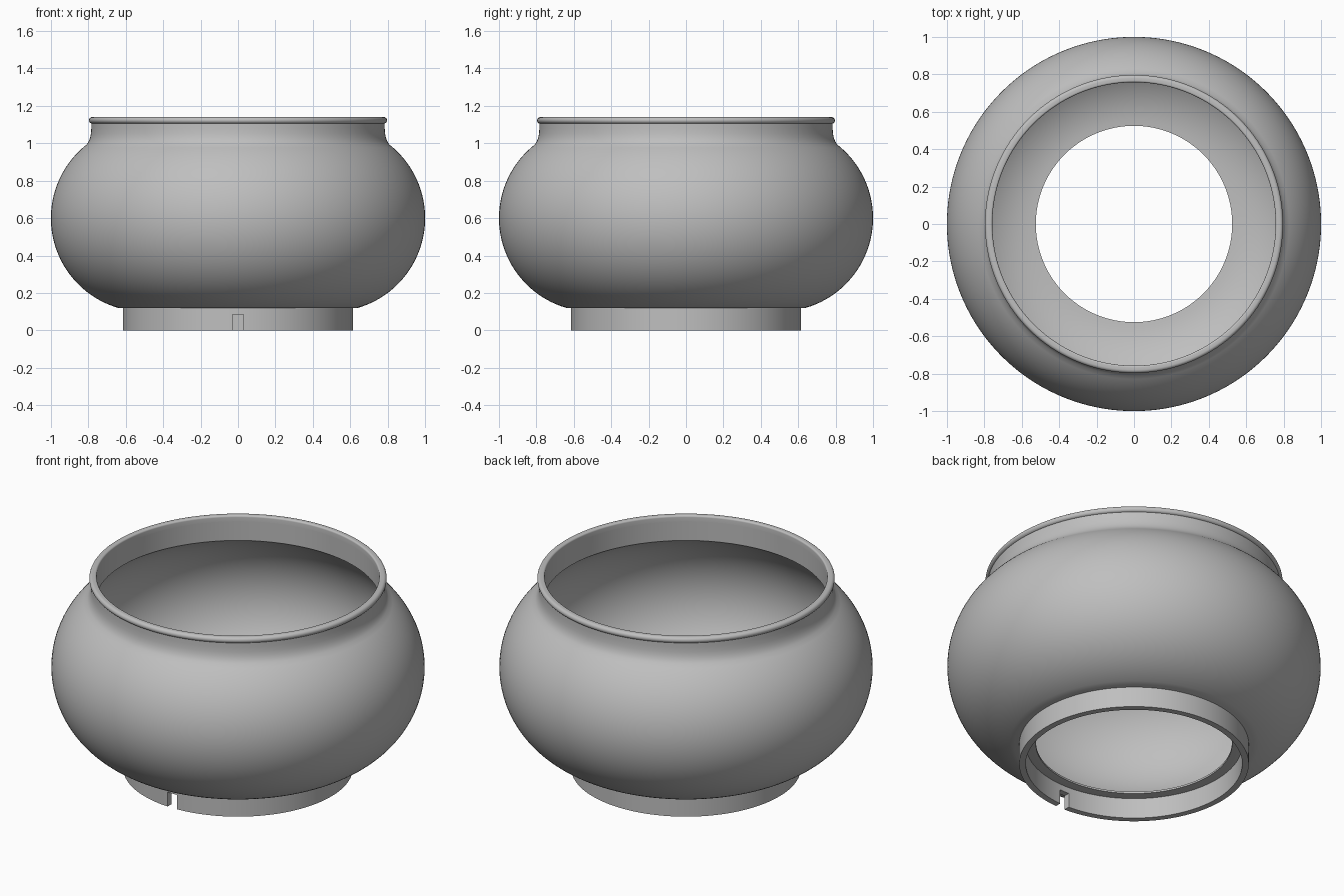
import bpy, bmesh
from math import sin, cos, radians, pi

cube = bpy.data.objects.get("Cube")
if cube:
    bpy.data.objects.remove(cube, do_unlink=True)

GREY = (0.52, 0.52, 0.52, 1)
clay = bpy.data.materials.new("plain grey")
clay.use_nodes = True
clay.diffuse_color = GREY
clay.node_tree.nodes["Principled BSDF"].inputs["Base Color"].default_value = GREY


def arc(r, z, radius, start, end, steps):
    """Points (radius from axis, height) along a circular arc, in degrees."""
    angles = [radians(start + (end - start) * i / steps) for i in range(steps + 1)]
    return [(r + radius * cos(a), z + radius * sin(a)) for a in angles]


def smooth(obj):
    bpy.ops.object.select_all(action='DESELECT')
    obj.select_set(True)
    bpy.context.view_layer.objects.active = obj
    bpy.ops.object.shade_smooth_by_angle(angle=radians(30))


def lathe(name, profile, segments=160):
    """Spin a closed profile around the z axis."""
    bm = bmesh.new()
    verts = [bm.verts.new((r, 0, z)) for r, z in profile]
    edges = [bm.edges.new((a, b)) for a, b in zip(verts, verts[1:] + verts[:1])]
    bmesh.ops.spin(bm, geom=verts + edges, cent=(0, 0, 0), axis=(0, 0, 1),
                   angle=2 * pi, steps=segments, use_merge=True)
    bmesh.ops.remove_doubles(bm, verts=bm.verts, dist=1e-5)
    bmesh.ops.recalc_face_normals(bm, faces=bm.faces)
    mesh = bpy.data.meshes.new(name)
    bm.to_mesh(mesh)
    bm.free()
    mesh.materials.append(clay)
    obj = bpy.data.objects.new(name, mesh)
    bpy.context.collection.objects.link(obj)
    return obj


# Bowl: round belly with a flat underside, short flared neck, open bottom
outer = arc(0.5, 0.6, 0.5, -73.7, 52, 40)
neck = [(0.797, 1.012), (0.790, 1.030), (0.786, 1.052), (0.784, 1.08), (0.784, 1.115)]
inner = arc(0.5, 0.6, 0.47, 56.5, -87, 40)
bowl = lathe("bowl", [(0.525, 0.12)] + outer + neck + [(0.757, 1.115)] + inner)
smooth(bowl)

# Rim: rounded lip around the mouth
rim = lathe("rim", [(0.757, 1.107)] + arc(0.779, 1.1225, 0.0175, -90, 90, 12)
            + arc(0.767, 1.13, 0.01, 90, 180, 6))
smooth(rim)

# Foot: thin ring under the bowl with a small notch at the front
foot = lathe("foot_ring", [(0.58, 0), (0.615, 0), (0.615, 0.122), (0.58, 0.122)])
bpy.ops.mesh.primitive_cube_add(size=1, location=(0, -0.6, 0.0325))
cutter = bpy.context.object
cutter.name = "notch_cutter"
cutter.scale = (0.06, 0.2, 0.105)
cutter.hide_render = True
cut = foot.modifiers.new("notch", 'BOOLEAN')
cut.operation = 'DIFFERENCE'
cut.solver = 'EXACT'
cut.object = cutter
bpy.ops.object.select_all(action='DESELECT')
foot.select_set(True)
bpy.context.view_layer.objects.active = foot
bpy.ops.object.modifier_apply(modifier=cut.name)
bpy.data.objects.remove(cutter, do_unlink=True)
smooth(foot)
